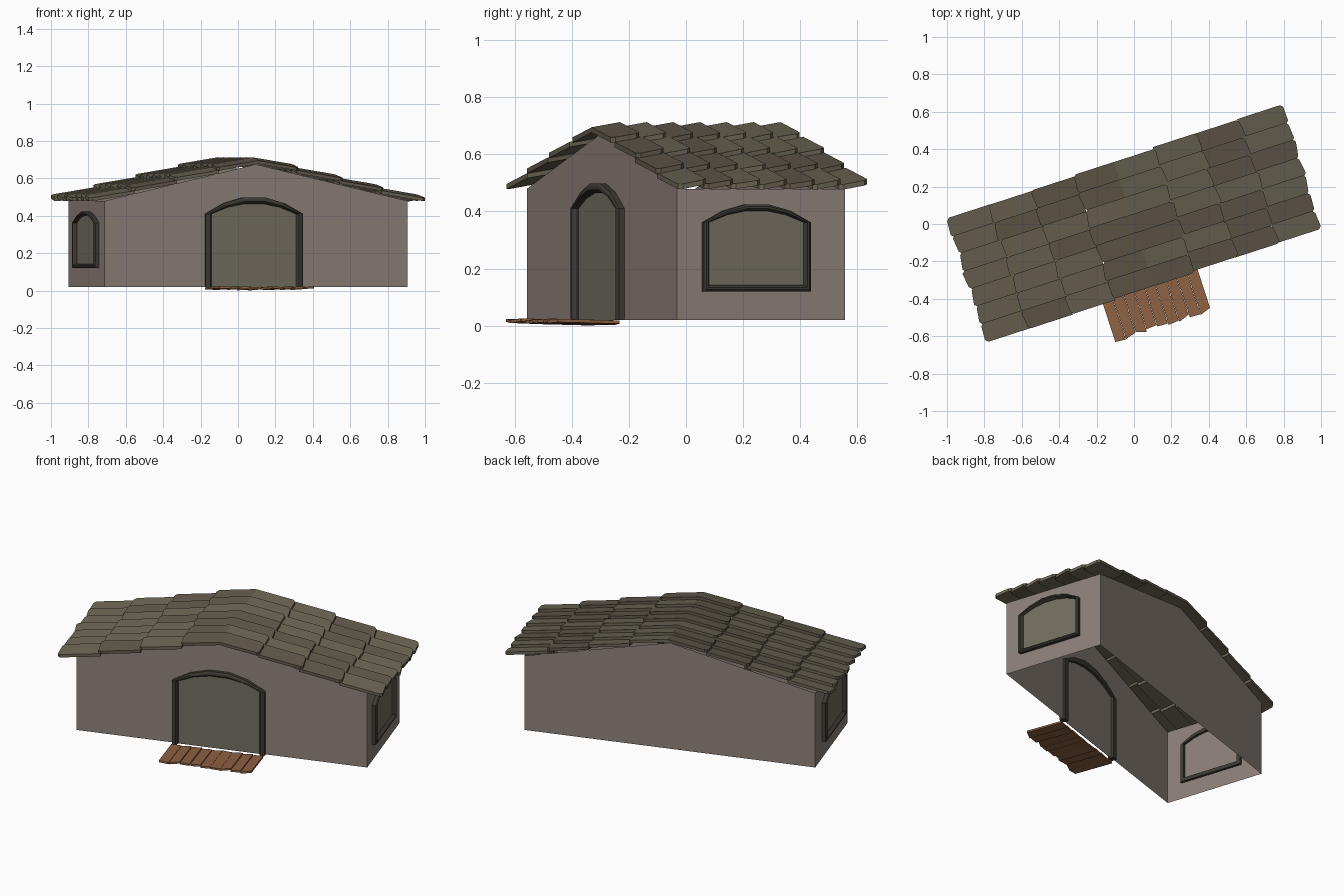
import bpy, bmesh, math, random
from mathutils import Matrix

if "Cube" in bpy.data.objects:
    bpy.data.objects.remove(bpy.data.objects["Cube"])

random.seed(4)
ROT = Matrix.Rotation(math.radians(18), 4, 'Z')   # whole house is turned 18 degrees
U, V, Z0, RIDGE, SLOPE = 0.852, 0.31, 0.02, 0.675, 0.23


def material(name, rgb):
    m = bpy.data.materials.new(name)
    m.diffuse_color = (*rgb, 1)
    m.use_nodes = True
    m.node_tree.nodes["Principled BSDF"].inputs["Base Color"].default_value = m.diffuse_color
    return m


WALL = material("plaster", (0.27, 0.22, 0.19))
ROOF = material("shingle", (0.15, 0.13, 0.09))
ROOF2 = material("shingle_dark", (0.12, 0.10, 0.07))
DARK = material("frame_dark", (0.05, 0.043, 0.034))
GLASS = material("pane_glass", (0.17, 0.155, 0.115))
WOOD = material("plank_wood", (0.27, 0.12, 0.055))


def finish(bm, name, *mats):
    bmesh.ops.recalc_face_normals(bm, faces=bm.faces)
    bm.transform(ROT)
    me = bpy.data.meshes.new(name)
    bm.to_mesh(me)
    bm.free()
    ob = bpy.data.objects.new(name, me)
    for m in mats:
        me.materials.append(m)
    bpy.context.collection.objects.link(ob)


def slab(bm, outline, height, thick, mat=0):
    """Closed plate over a flat outline; height(x, y) gives its underside."""
    lo = [bm.verts.new((x, y, height(x, y))) for x, y in outline]
    hi = [bm.verts.new((x, y, height(x, y) + thick)) for x, y in outline]
    faces = [bm.faces.new(lo), bm.faces.new(hi)]
    for i in range(len(lo)):
        j = (i + 1) % len(lo)
        faces.append(bm.faces.new((lo[i], lo[j], hi[j], hi[i])))
    for f in faces:
        f.material_index = mat


# Walls: open shell with two gables
bm = bmesh.new()
eave = RIDGE - SLOPE * U
rows = [[bm.verts.new((u, v, z)) for u, z in
         ((-U, Z0), (U, Z0), (U, eave), (0, RIDGE), (-U, eave))] for v in (-V, V)]
for r in rows:
    bm.faces.new(r)
for a, b in ((1, 2), (0, 4)):
    bm.faces.new((rows[0][a], rows[0][b], rows[1][b], rows[1][a]))
finish(bm, "walls", WALL)

# Roof: overlapping tilted shingles, four rows and seven columns per slope
ROWS, COLS, LEN, WID = 4, 7, 0.2375, 0.0986
for side, name in ((1, "roof_right"), (-1, "roof_left")):
    bm = bmesh.new()
    for r in range(ROWS):
        shift = side * 0.017 * r / (ROWS - 1) + random.uniform(-0.006, 0.006)
        for c in range(COLS):
            u0 = max(0, r * LEN - 0.015)
            u1 = (r + 1) * LEN + random.uniform(-0.01, 0.004)
            v0 = -0.345 + c * WID + shift
            v1 = v0 + WID + 0.006
            skew = random.uniform(-0.006, 0.006)
            k = 0.014
            pts = [(u0, v0), (u1 - k + skew, v0), (u1 + skew, v0 + k),
                   (u1 - skew, v1 - k), (u1 - k - skew, v1), (u0, v1)]

            def under(x, y):
                u = abs(x)
                return (RIDGE + 0.002 - SLOPE * u + 0.016 * (u - u0) / LEN
                        + 0.017 * (y - v0) / WID)
            slab(bm, [(side * u, v) for u, v in pts], under, 0.018,
                 int(random.random() < 0.35))
    finish(bm, name, ROOF, ROOF2)


def arch(w, z0, zs, zt):
    """Outline from bottom left over a five-sided arch to bottom right."""
    h = zt - zs
    top = [(1, 0), (0.62, 0.65), (0.22, 1)]
    left = [(-w, z0)] + [(-w * a, zs + h * t) for a, t in top]
    return left + [(-a, z) for a, z in reversed(left)]


def opening(name, place, w, z0, zs, zt, frame, sill):
    """Moulded frame swept round an arch, with a pane inside it."""
    section = [(0, -0.015), (0, 0.02), (0.3, 0.026), (0.65, 0.026), (1, 0.01), (1, -0.015)]
    bm = bmesh.new()
    loops = []
    for k, d in section:
        i = k * frame
        loops.append([bm.verts.new(place(a, d, z)) for a, z in
                      arch(w - i, z0 + (i if sill else 0), zs, zt - i)])
    n, m = len(loops[0]), len(loops)
    for a in range(m):
        b = (a + 1) % m
        for i in range(n if sill else n - 1):
            j = (i + 1) % n
            bm.faces.new((loops[a][i], loops[a][j], loops[b][j], loops[b][i]))
    if not sill:
        bm.faces.new([l[0] for l in loops])
        bm.faces.new([l[-1] for l in loops])
    finish(bm, name + "_frame", DARK)
    bm = bmesh.new()
    bm.faces.new([bm.verts.new(place(a, 0.004, z)) for a, z in
                  arch(w - frame * 0.9, z0, zs, zt - frame * 0.9)])
    finish(bm, name + "_pane", GLASS)


# Front door and end windows
opening("door", lambda a, d, z: (a - 0.015, -V - d, z), 0.272, Z0, 0.41, 0.498, 0.034, False)
for s, side in ((1, "right"), (-1, "left")):
    opening("window_" + side, lambda a, d, z, s=s: (s * (U + d), a - 0.02, z),
            0.197, 0.12, 0.362, 0.424, 0.022, True)

# Doorstep: row of loose planks
bm = bmesh.new()
N, u0, u1 = 9, -0.29, 0.25
step = (u1 - u0) / N
for i in range(N):
    a = u0 + i * step
    b = a + step * 0.97
    f, g = (-0.562 + random.uniform(-0.012, 0.012) for _ in range(2))
    tilt = random.choice((-1, 1)) * random.uniform(0.003, 0.006)
    base = 0 if i == 4 else random.uniform(0.001, 0.004)
    slab(bm, [(a, f), (b, g), (b, -0.325), (a, -0.325)],
         lambda x, y: base + max(0, tilt) * (x - a) / step + max(0, -tilt) * (b - x) / step
         + 0.006 * (-0.325 - y) / 0.24, 0.011)
finish(bm, "doorstep_planks", WOOD)
